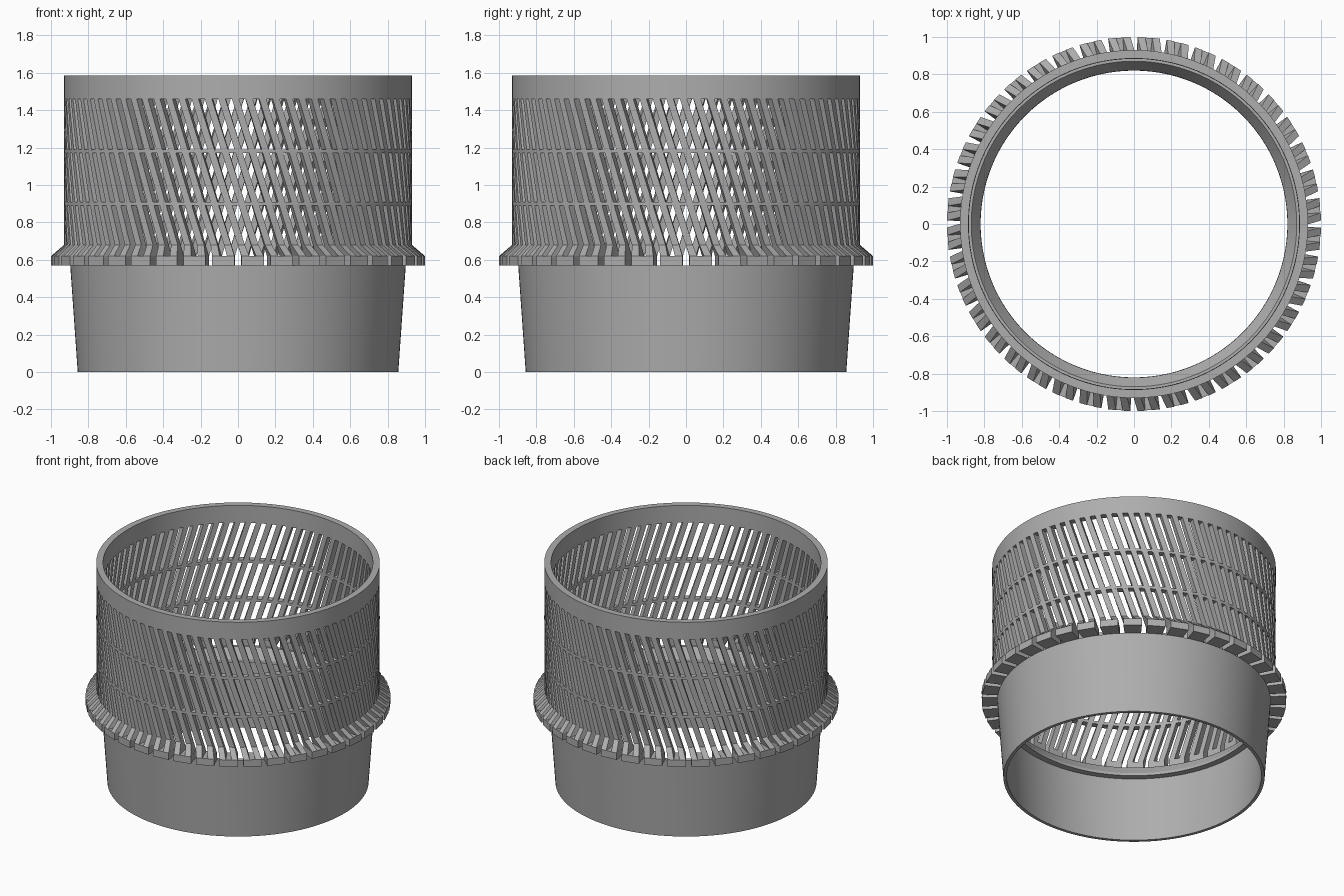
import bpy, bmesh, math

cube = bpy.data.objects.get("Cube")
if cube:
    bpy.data.objects.remove(cube, do_unlink=True)

grey = bpy.data.materials.new("plain grey")
grey.use_nodes = True
COLOUR = (0.42, 0.42, 0.42, 1)
grey.diffuse_color = COLOUR
grey.node_tree.nodes["Principled BSDF"].inputs["Base Color"].default_value = COLOUR

SLATS = 80
TEETH = 40
PITCH = math.tau / SLATS
R_OUT, R_IN, R_FLANGE = 0.93, 0.885, 1.0
LEAN = 0.32          # sideways travel of a slat per unit of height
Z_FLOOR, Z_FLANGE, Z_NECK, Z_SLOT_TOP, Z_TOP = 0.57, 0.62, 0.68, 1.46, 1.585


def finish(name, bm):
    bmesh.ops.recalc_face_normals(bm, faces=bm.faces)
    mesh = bpy.data.meshes.new(name)
    bm.to_mesh(mesh)
    bm.free()
    mesh.materials.append(grey)
    obj = bpy.data.objects.new(name, mesh)
    bpy.context.collection.objects.link(obj)
    bpy.ops.object.select_all(action='DESELECT')
    obj.select_set(True)
    bpy.context.view_layer.objects.active = obj
    bpy.ops.object.shade_smooth_by_angle(angle=math.radians(20))
    return obj


def polar(r, a, z):
    return (r * math.cos(a), r * math.sin(a), z)


def revolve(name, profile, segs=160):
    """Closed (radius, height) profile turned about the z axis."""
    bm = bmesh.new()
    rings = [[bm.verts.new(polar(r, math.tau * i / segs, z)) for r, z in profile]
             for i in range(segs)]
    n = len(profile)
    for i in range(segs):
        a, b = rings[i], rings[(i + 1) % segs]
        for k in range(n):
            m = (k + 1) % n
            bm.faces.new((a[k], b[k], b[m], a[m]))
    return finish(name, bm)


def ring(name, z0, z1):
    return revolve(name, [(R_IN, z0), (R_OUT, z0), (R_OUT, z1), (R_IN, z1)])


def bars(name, count, levels, width, lean, phase=0.0):
    """Ring of bars; levels are (height, outer radius), width is an angle."""
    bm = bmesh.new()
    for i in range(count):
        sections = []
        for z, r_out in levels:
            mid = math.tau * (i + 0.5) / count + phase - lean * (z - Z_FLANGE) / R_OUT
            lo, hi = mid - width / 2, mid + width / 2
            sections.append([bm.verts.new(polar(r, a, z)) for r, a in
                             ((R_IN, lo), (r_out, lo), (r_out, hi), (R_IN, hi))])
        for low, high in zip(sections, sections[1:]):
            for k in range(4):
                m = (k + 1) % 4
                bm.faces.new((low[k], low[m], high[m], high[k]))
        bm.faces.new(sections[0])
        bm.faces.new(sections[-1])
    return finish(name, bm)


# Tapered sleeve with a funnel-shaped lip inside its upper end
revolve("tapered_sleeve", [(0.835, 0), (0.857, 0), (0.897, Z_FLOOR), (0.87, Z_FLOOR),
                           (0.822, 0.5), (0.82, 0.48), (0.865, 0.48)])

# Flange teeth, split by narrow upright gaps
bars("flange_teeth", TEETH, [(Z_FLOOR, R_FLANGE), (Z_FLANGE, R_FLANGE)],
     math.tau / TEETH - 0.036, 0)

# Leaning slats; the lowest row flares out to meet the flange
hoops = [0.9, 1.18]
half = 0.01
bars("lower_slats", SLATS, [(Z_FLANGE, R_FLANGE), (Z_NECK, R_OUT), (hoops[0], R_OUT)],
     PITCH * 0.52, LEAN)
bars("middle_slats", SLATS, [(hoops[0], R_OUT), (hoops[1], R_OUT)], PITCH * 0.52, LEAN)
bars("upper_slats", SLATS, [(hoops[1], R_OUT), (Z_SLOT_TOP, R_OUT)], PITCH * 0.52, LEAN)

# Hoops between the slat rows and the solid top rim
for label, z in zip(("lower_hoop", "upper_hoop"), hoops):
    ring(label, z - half, z + half)
ring("top_rim", Z_SLOT_TOP, Z_TOP)
